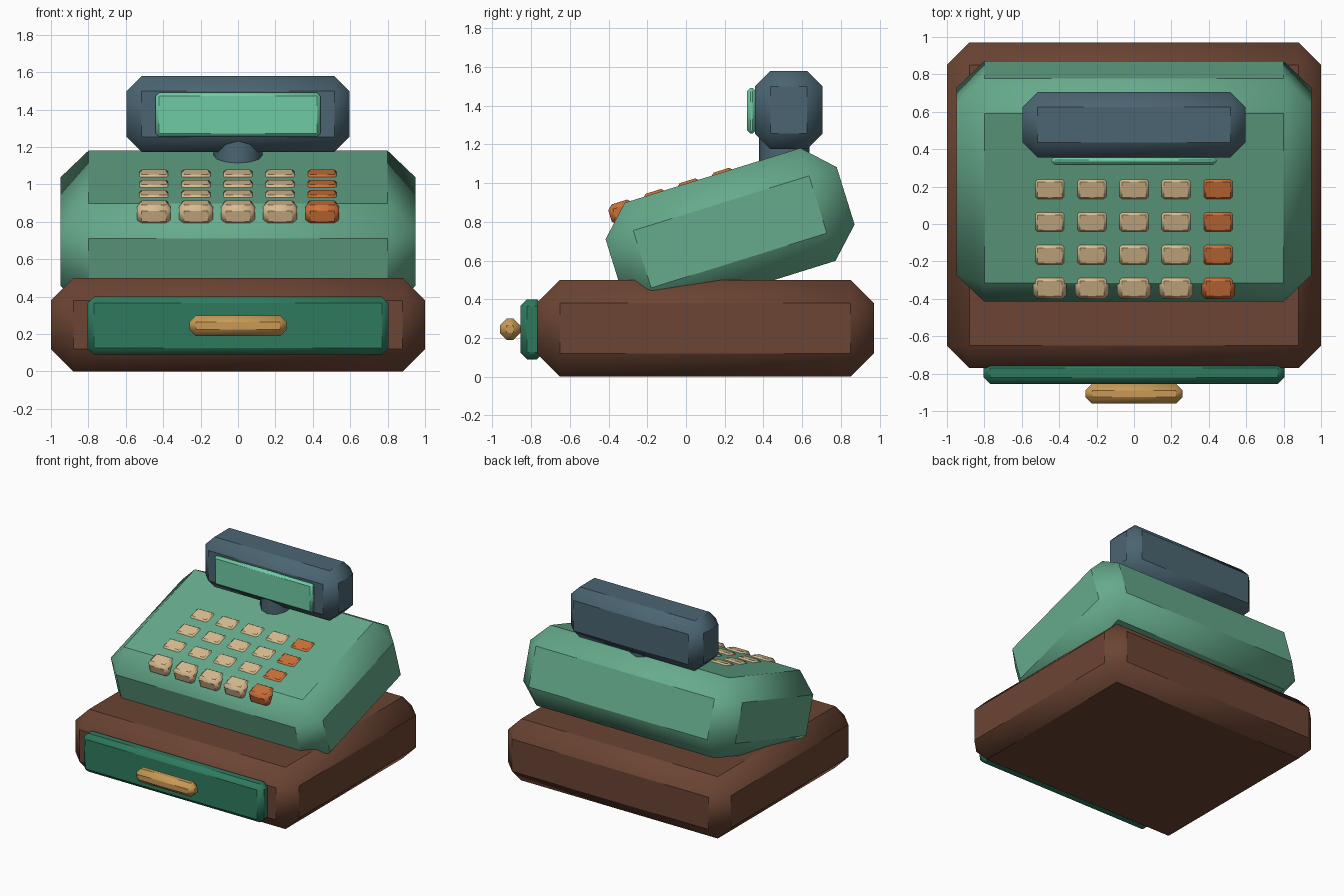
import bpy
import bmesh
from math import radians
from mathutils import Matrix, Vector

old_cube = bpy.data.objects.get("Cube")
if old_cube:
    bpy.data.objects.remove(old_cube, do_unlink=True)


def make_material(name, rgb):
    material = bpy.data.materials.new(name)
    material.use_nodes = True
    colour = (*rgb, 1)
    material.diffuse_color = colour
    material.node_tree.nodes["Principled BSDF"].inputs["Base Color"].default_value = colour
    return material


wood = make_material("brown wood", (.147, .058, .033))
casing_green = make_material("soft green", (.133, .407, .262))
drawer_green = make_material("deep green", (.028, .195, .112))
brass = make_material("brass", (.578, .323, .091))
slate = make_material("slate blue", (.069, .13, .168))
screen_mint = make_material("mint screen", (.159, .597, .376))
cream = make_material("cream", (.694, .503, .279))
orange = make_material("orange", (.604, .162, .04))


def finish(name, bm, material, matrix):
    """Turn a bmesh into a placed object whose chamfers blend into their corners."""
    mesh = bpy.data.meshes.new(name)
    bm.to_mesh(mesh)
    bm.free()
    mesh.materials.append(material)
    obj = bpy.data.objects.new(name, mesh)
    bpy.context.collection.objects.link(obj)
    obj.matrix_world = matrix
    bpy.ops.object.select_all(action='DESELECT')
    obj.select_set(True)
    bpy.context.view_layer.objects.active = obj
    bpy.ops.object.shade_smooth_by_angle(angle=radians(40))
    return obj


def chamfered_box(name, size, location, chamfer, material, frame=Matrix()):
    bm = bmesh.new()
    bmesh.ops.create_cube(bm, size=1)
    bmesh.ops.scale(bm, vec=size, verts=bm.verts)
    bmesh.ops.bevel(bm, geom=bm.edges[:], offset=chamfer, segments=1,
                    profile=.5, affect='EDGES')
    return finish(name, bm, material, frame @ Matrix.Translation(Vector(location)))


# Base with cash drawer and pull
chamfered_box("base", (2, 1.74, .5), (0, .1, .25), .12, wood)
chamfered_box("drawer_front", (1.61, .12, .31), (0, -.795, .245), .035, drawer_green)
chamfered_box("drawer_handle", (.52, .105, .11), (0, -.908, .245), .035, brass)

# Sloping upper casing
tilt = Matrix.Translation((0, .2275, .748)) @ Matrix.Rotation(radians(17.3), 4, 'X')
chamfered_box("casing", (1.9, 1.25, .61), (0, 0, 0), .15, casing_green, tilt)

# Keypad: the last column is the orange function keys
for row in range(4):
    for column in range(5):
        is_function = column == 4
        chamfered_box(
            "function_key" if is_function else "number_key",
            (.18, .135, .11),
            ((column - 2) * .225, .052 - row * .184, .262),
            .025, orange if is_function else cream, tilt)

# Display post
post = bmesh.new()
bmesh.ops.create_cone(post, cap_ends=True, segments=12, radius1=.13, radius2=.13, depth=.3)
finish("display_post", post, slate, Matrix.Translation((0, .508, 1.13)))

# Display head and screen
chamfered_box("display_head", (1.19, .35, .405), (0, .53, 1.377), .08, slate)
chamfered_box("display_screen", (.88, .045, .235), (0, .338, 1.373), .017, screen_mint)
